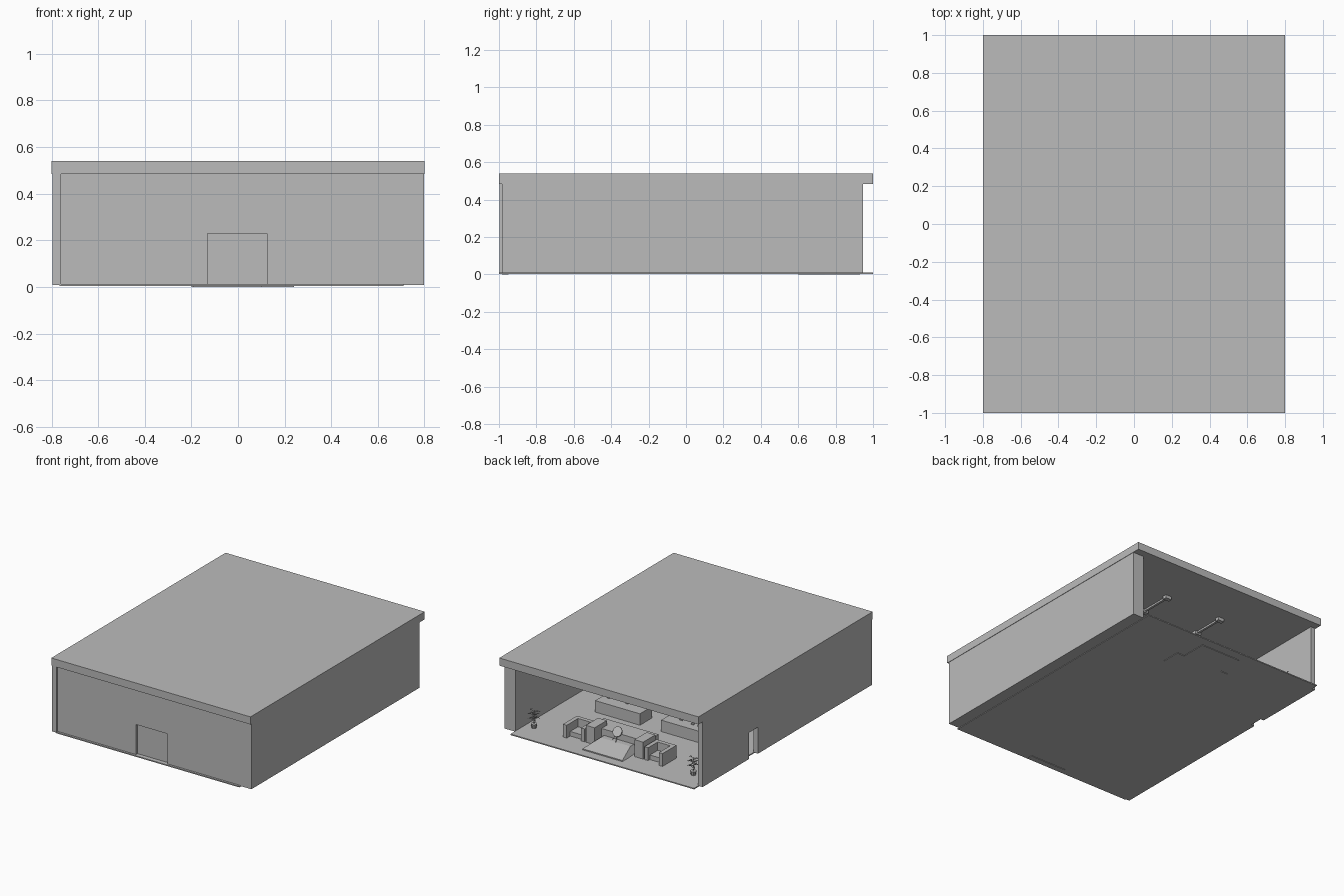
import bpy, bmesh, math, random
from mathutils import Vector, Matrix

random.seed(4)
cube = bpy.data.objects.get("Cube")
if cube:
    bpy.data.objects.remove(cube, do_unlink=True)

grey = bpy.data.materials.new("plain grey")
grey.use_nodes = True
GREY = (0.5, 0.5, 0.5, 1)
grey.diffuse_color = GREY
grey.node_tree.nodes["Principled BSDF"].inputs["Base Color"].default_value = GREY


def finish(name, bm):
    bmesh.ops.recalc_face_normals(bm, faces=bm.faces)
    mesh = bpy.data.meshes.new(name)
    bm.to_mesh(mesh)
    bm.free()
    mesh.materials.append(grey)
    ob = bpy.data.objects.new(name, mesh)
    bpy.context.collection.objects.link(ob)
    return ob


def add_box(bm, xs, ys, zs):
    size = [b - a for a, b in (xs, ys, zs)]
    mid = [(a + b) / 2 for a, b in (xs, ys, zs)]
    mat = Matrix.Translation(mid) @ Matrix.Diagonal((*size, 1))
    bmesh.ops.create_cube(bm, size=1, matrix=mat)


def boxes(name, *specs):
    bm = bmesh.new()
    for s in specs:
        add_box(bm, *s)
    return finish(name, bm)


def extrude(name, points, offset):
    """Polygon of 3D points pushed along an offset."""
    bm = bmesh.new()
    face = bm.faces.new([bm.verts.new(p) for p in points])
    ext = bmesh.ops.extrude_face_region(bm, geom=[face])
    verts = [g for g in ext["geom"] if isinstance(g, bmesh.types.BMVert)]
    bmesh.ops.translate(bm, vec=offset, verts=verts)
    return finish(name, bm)


def wall_outline(a, b, d0, d1, door_top):
    """Wall outline with a doorway cut up from the bottom."""
    return [(a, BASE), (d0, BASE), (d0, door_top), (d1, door_top),
            (d1, BASE), (b, BASE), (b, EAVE), (a, EAVE)]


BASE, FLOOR, EAVE, TOP = 0.008, 0.012, 0.485, 0.54

# Shell
boxes("roof", ((-0.8, 0.8), (-1, 1), (EAVE, TOP)))
boxes("floor", ((-0.765, 0.71), (-1, 1), (0.004, FLOOR)))
boxes("right_hand_wall", ((0.71, 0.797), (-0.985, 0.945), (BASE, EAVE)))
side = wall_outline(-0.998, 0.945, 0.31, 0.41, 0.2)
extrude("side_wall_with_doorway", [(-0.795, y, z) for y, z in side], (0.035, 0, 0))
front = wall_outline(-0.765, 0.797, -0.13, 0.125, 0.23)
extrude("front_wall", [(x, -0.985, z) for x, z in front], (0, 0.035, 0))
boxes("front_door", ((-0.13, 0.125), (-0.967, -0.955), (BASE, 0.23)))
boxes("door_sill", ((-0.19, 0.1), (-0.985, -0.95), (0, FLOOR)))

# Long counters with small things standing on them
for label, x0, x1 in (("left", 0.09, 0.45), ("right", -0.45, -0.08)):
    boxes(label + "_counter", ((x0, x1), (0.26, 0.4), (FLOOR, 0.095)))
    for i in range(6):
        x = x0 + 0.05 + i * 0.05
        y = 0.31 + random.uniform(-0.02, 0.03)
        boxes(label + "_counter_item", ((x, x + 0.02), (y, y + 0.012), (0.095, 0.102)))

# Central desk and the sloping platform in front of it
boxes("central_desk", ((-0.2, 0.24), (0.6, 0.74), (0, 0.1)))
slope = [(0.93, 0), (0.93, 0.02), (0.78, 0.055), (0.74, 0.055), (0.74, 0)]
platform = extrude("sloping_platform", [(-0.14, y, z) for y, z in slope], (0.32, 0, 0))
for v in platform.data.vertices:
    if v.co.z > 0.05:
        v.co.x = 0.02 + (v.co.x - 0.02) * 0.75

# Seating either side of the desk
for label, s in (("left", 1), ("right", -1)):
    def span(a, b):
        return tuple(sorted((0.0 + s * a, s * b)))
    boxes(label + "_seating",
          (span(0.16, 0.23), (0.68, 0.82), (FLOOR, 0.135)),
          (span(0.24, 0.4), (0.68, 0.71), (FLOOR, 0.105)),
          (span(0.37, 0.4), (0.71, 0.84), (FLOOR, 0.105)),
          (span(0.24, 0.27), (0.71, 0.82), (FLOOR, 0.105)),
          (span(0.27, 0.37), (0.71, 0.8), (FLOOR, 0.045)))


def add_rod(bm, a, b, r0, r1, sides=6):
    a, b = Vector(a), Vector(b)
    turn = (b - a).to_track_quat("Z", "Y").to_matrix().to_4x4()
    bmesh.ops.create_cone(bm, cap_ends=True, segments=sides, radius1=r0, radius2=r1,
                          depth=(b - a).length, matrix=Matrix.Translation((a + b) / 2) @ turn)


# Tilted round screen on a three-legged stand
bm = bmesh.new()
hub = Vector((0.03, 0.74, 0.11))
add_rod(bm, hub, hub + Vector((0, 0.006, 0.004)), 0.035, 0.035, 20)
for k in range(3):
    ang = k * math.tau / 3
    foot = (hub.x + 0.03 * math.cos(ang), hub.y + 0.02 + 0.03 * math.sin(ang), 0.05)
    add_rod(bm, foot, hub, 0.002, 0.002)
finish("round_screen", bm)

# Potted plants with thin leafy branches
for label, x, y in (("left", 0.64, 0.83), ("right", -0.64, 0.83)):
    bm = bmesh.new()
    add_rod(bm, (x, y, FLOOR), (x, y, 0.042), 0.016, 0.022, 10)
    add_rod(bm, (x, y, 0.04), (x, y, 0.13), 0.003, 0.002)
    for k in range(14):
        ang = k * 2.4
        out = Vector((math.cos(ang), math.sin(ang), 0))
        start = Vector((x, y, 0.06 + k * 0.005))
        bend = start + out * 0.022 + Vector((0, 0, 0.015))
        tip = bend + out * 0.022 + Vector((0, 0, -0.008))
        add_rod(bm, start, bend, 0.001, 0.005, 4)
        add_rod(bm, bend, tip, 0.005, 0.0005, 4)
    finish(label + "_plant", bm)

# Ceiling lights on short rails
for label, x in (("left", 0.24), ("right", -0.22)):
    boxes(label + "_ceiling_light",
          ((x - 0.008, x + 0.008), (0.35, 0.64), (0.472, EAVE)),
          ((x - 0.025, x + 0.025), (0.62, 0.65), (0.462, EAVE)),
          ((x - 0.025, x + 0.025), (0.38, 0.41), (0.462, EAVE)))
